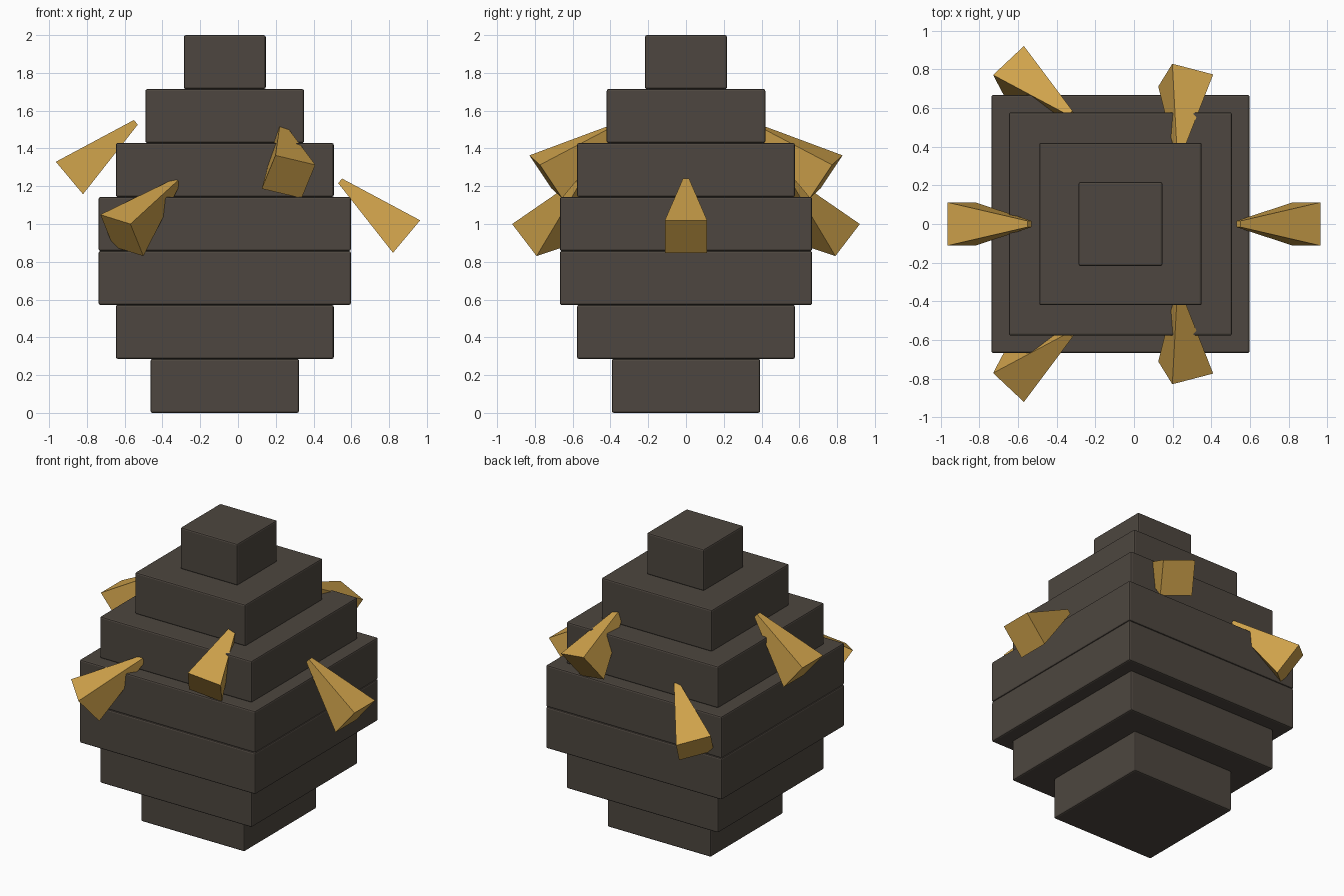
import bpy, bmesh
from mathutils import Vector

if "Cube" in bpy.data.objects:
    bpy.data.objects.remove(bpy.data.objects["Cube"])


def material(name, rgb):
    m = bpy.data.materials.new(name)
    m.diffuse_color = (*rgb, 1)
    m.use_nodes = True
    m.node_tree.nodes["Principled BSDF"].inputs["Base Color"].default_value = m.diffuse_color
    return m


STONE = material("dark_stone", (0.075, 0.062, 0.05))
GOLD = material("gold", (0.62, 0.36, 0.07))


def add_object(name, bm, mat):
    bmesh.ops.recalc_face_normals(bm, faces=bm.faces)
    mesh = bpy.data.meshes.new(name)
    bm.to_mesh(mesh)
    bm.free()
    mesh.materials.append(mat)
    ob = bpy.data.objects.new(name, mesh)
    bpy.context.collection.objects.link(ob)
    return ob


# Body: seven stacked square layers of equal height, edges slightly softened
HEIGHT = 2 / 7
for i, half in enumerate([0.393, 0.577, 0.668, 0.668, 0.577, 0.429, 0.217]):
    if i == 5:
        half = 0.42
    bm = bmesh.new()
    bmesh.ops.create_cube(bm, size=1)
    for v in bm.verts:
        v.co.x = v.co.x * 2 * half - 0.07
        v.co.y *= 2 * half
        v.co.z = (v.co.z + 0.5 + i) * HEIGHT
    layer = add_object(f"body_layer_{i + 1}", bm, STONE)
    bevel = layer.modifiers.new("soft_edges", 'BEVEL')
    bevel.width = 0.01
    bevel.segments = 2


# Spike: square frustum placed by three corners of its wide outer end
def spike(name, p1, p2, p3, flip=1):
    p1, p2, p3 = (Vector((x, y * flip, z)) for x, y, z in (p1, p2, p3))
    u = (p2 - p1).normalized()
    v = (p3 - p2)
    v = (v - u * v.dot(u)).normalized()
    axis = u.cross(v)
    if axis.z < 0:
        axis.negate()          # the thin end always points up and inward
    base = (p1 + p3) / 2
    bm = bmesh.new()
    rings = []
    for centre, h in ((base, 0.112), (base + axis * 0.459, 0.016)):
        rings.append([bm.verts.new(centre + u * h * a + v * h * b)
                      for a, b in ((-1, -1), (1, -1), (1, 1), (-1, 1))])
    outer, tip = rings
    bm.faces.new(outer)
    bm.faces.new(tip)
    for k in range(4):
        n = (k + 1) % 4
        bm.faces.new((outer[k], outer[n], tip[n], tip[k]))
    add_object(name, bm, GOLD)


# Side spikes: low on the right, high on the left
spike("right_spike", (0.965, -0.112, 1.02), (0.965, 0.112, 1.02), (0.82, 0.112, 0.847))
spike("left_spike", (-0.965, -0.112, 1.33), (-0.965, 0.112, 1.33), (-0.82, 0.112, 1.157))

# Front spikes and their mirrored back partners
for side, flip in (("front", 1), ("back", -1)):
    spike(f"{side}_low_spike", (-0.73, -0.77, 1.05), (-0.57, -0.92, 1.0),
          (-0.50, -0.792, 0.83), flip)
    spike(f"{side}_high_spike", (0.41, -0.775, 1.315), (0.20, -0.83, 1.365),
          (0.125, -0.71, 1.185), flip)
